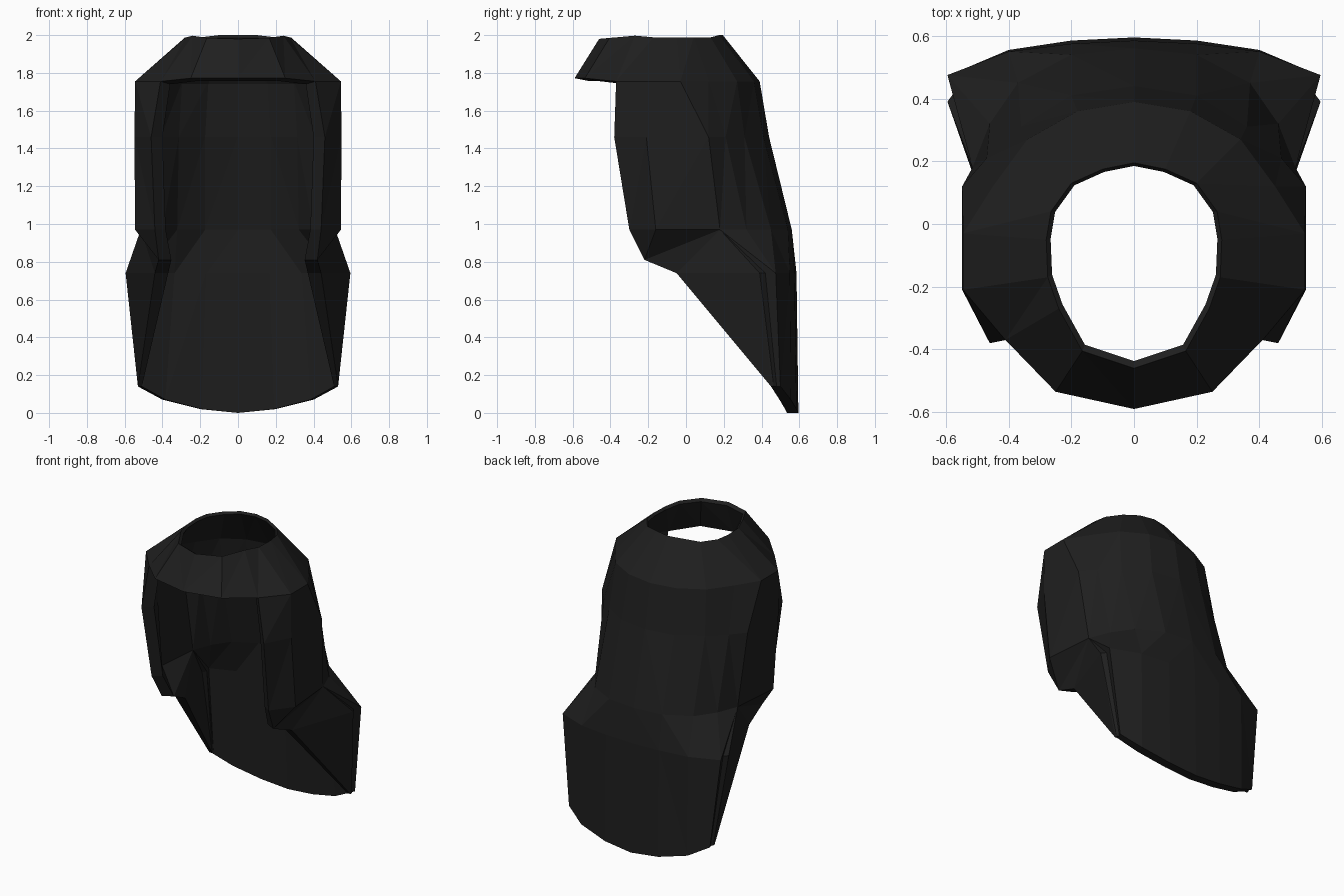
import bpy
import bmesh

cube = bpy.data.objects.get("Cube")
if cube:
    bpy.data.objects.remove(cube, do_unlink=True)

# The single dark fabric colour
fabric = bpy.data.materials.new("charcoal_fabric")
fabric.use_nodes = True
shade = (0.0135, 0.0135, 0.0135, 1)
fabric.diffuse_color = shade
bsdf = fabric.node_tree.nodes["Principled BSDF"]
bsdf.inputs["Base Color"].default_value = shade
bsdf.inputs["Roughness"].default_value = 0.9


def level(points, z):
    """Put a half outline of (x, y) points at one height."""
    return [(x, y, z) for x, y in points]


def inset(row, k, dz=0.0):
    """Inner wall outline: the outer one drawn in towards the axis."""
    return [(x * k, y * k, z + dz) for x, y, z in row]


def mirrored(row, closed):
    """Full outline from a half that starts at the back centre."""
    half = row[1:-1] if closed else row[1:]
    return [(-x, y, z) for x, y, z in reversed(half)] + list(row)


def thick_shell(name, outer, inner, closed=False, skip=()):
    """Loft outer and inner rows and join them along every open edge."""
    bm = bmesh.new()
    sides = []
    for rows in (outer, inner):
        sides.append([[bm.verts.new(p) for p in mirrored(r, closed)] for r in rows])
    count = len(sides[0][0])
    spans = count if closed else count - 1
    back = len(mirrored(outer[0], closed)) - len(outer[0])
    twin = {a: b for ro, ri in zip(*sides) for a, b in zip(ro, ri)}
    skins = []
    for r in range(len(outer) - 1):
        for c in range(spans):
            if (r, c) in skip or (r, spans - 1 - c) in skip:
                continue
            d = (c + 1) % count
            up, low = sides[0][r], sides[0][r + 1]
            # Diagonals mirror about the centre plane
            if back <= c < count - 1:
                halves = (up[c], up[d], low[d]), (up[c], low[d], low[c])
            else:
                halves = (up[c], up[d], low[c]), (up[d], low[d], low[c])
            skins += [bm.faces.new(t) for t in halves]
    rim = [e for e in bm.edges if len(e.link_faces) == 1]
    for f in skins:
        bm.faces.new([twin[v] for v in reversed(f.verts)])
    for e in rim:
        a, b = e.verts
        bm.faces.new((a, b, twin[b], twin[a]))
    bmesh.ops.delete(bm, geom=[v for v in bm.verts if not v.link_faces], context="VERTS")
    bmesh.ops.remove_doubles(bm, verts=bm.verts, dist=0.0005)
    bmesh.ops.recalc_face_normals(bm, faces=bm.faces)
    mesh = bpy.data.meshes.new(name)
    bm.to_mesh(mesh)
    bm.free()
    mesh.materials.append(fabric)
    obj = bpy.data.objects.new(name, mesh)
    bpy.context.collection.objects.link(obj)


# Half outlines, from the back centre round to the front
brow = [(0, .39), (.18, .36), (.34, .27), (.45, .12), (.545, -.03), (.545, -.21), (.41, -.37)]
temple = [(0, .44), (.2, .41), (.36, .31), (.47, .21), (.548, .12), (.548, -.21), (.46, -.38)]
jaw = [(0, .56), (.2, .54), (.37, .45), (.46, .32), (.515, .18), (.545, -.16), (.44, -.3)]

# Crown: sloping band around the open top, with the front peak
opening = [(.2, .13), (.265, .04), (.28, -.05), (.275, -.17)]
top = level([(0, .195), (.1, .175)], 2) + level(opening, 1.988)
top += [(.24, -.27, 1.997), (.165, -.405, 1.985), (0, -.46, 1.98)]
brim = level(brow, 1.755) + level([(.25, -.535), (0, -.59)], 1.772)
thick_shell("crown", [top, brim],
            [inset(top, .95, -.015), inset(brim, .87, -.015)], closed=True)

# Hood body: back and cheeks, open at the face
body = [level(brow, 1.755), level(temple, 1.46), level(jaw, .97)]
thick_shell("hood_body", body, [inset(r, .87) for r in body])

# Neck flap: flares out below the jaw, with a narrow groove at each back
# corner; repeated points close into triangles
collar = level(jaw[:4] + [jaw[4]] * 4 + jaw[5:], .97)
corner = (.595, .475)
flare = level([(0, .585), (.2, .575), (.4, .55), corner, corner, (.573, .42), (.595, .39)], .74)
flare += [(.44, -.05, .74)] + [(.42, -.22, .81)] * 2
hem = [(0, .595, 0), (.2, .585, .02), (.4, .555, .07)]
hem += level([(.53, .5)] * 2 + [(.52, .48), (.53, .465)] + [(.53, .45)] * 3, .14)
hem_inner = [(x * .96, max(y - .06, .45), z) for x, y, z in hem]
thick_shell("neck_flap", [collar, flare, hem],
            [inset(collar, .87), inset(flare, .84), hem_inner], skip={(1, 0), (1, 1)})
